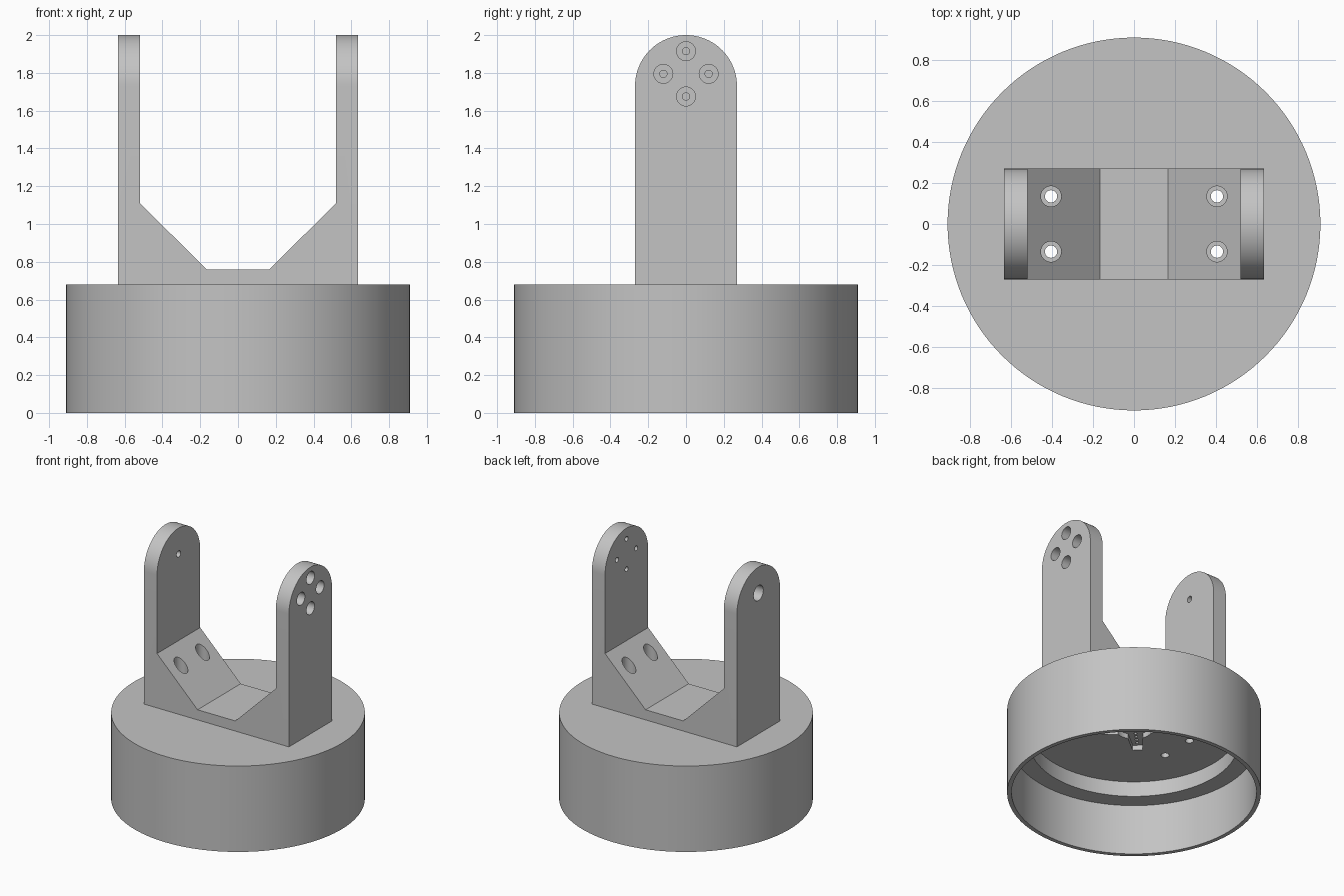
import bpy
import bmesh
from math import cos, sin, pi, radians
from mathutils import Matrix, Vector

if "Cube" in bpy.data.objects:
    bpy.data.objects.remove(bpy.data.objects["Cube"], do_unlink=True)

grey = bpy.data.materials.new("plain grey")
grey.use_nodes = True
grey.diffuse_color = (0.55, 0.55, 0.55, 1)
grey.node_tree.nodes["Principled BSDF"].inputs["Base Color"].default_value = (0.55, 0.55, 0.55, 1)


def finish(name, bm):
    bmesh.ops.recalc_face_normals(bm, faces=bm.faces)
    mesh = bpy.data.meshes.new(name)
    bm.to_mesh(mesh)
    bm.free()
    mesh.materials.append(grey)
    obj = bpy.data.objects.new(name, mesh)
    bpy.context.collection.objects.link(obj)
    return obj


def prism(name, points, offset):
    """Extrude a closed outline of 3D points along an offset."""
    bm = bmesh.new()
    face = bm.faces.new([bm.verts.new(p) for p in points])
    extruded = bmesh.ops.extrude_face_region(bm, geom=[face])["geom"]
    moved = [v for v in extruded if isinstance(v, bmesh.types.BMVert)]
    bmesh.ops.translate(bm, verts=moved, vec=offset)
    return finish(name, bm)


def rod(start, end, radius, sides=32):
    """Cylinder between two points."""
    start, end = Vector(start), Vector(end)
    axis = end - start
    turn = axis.to_track_quat("Z", "Y").to_matrix().to_4x4()
    bm = bmesh.new()
    bmesh.ops.create_cone(bm, cap_ends=True, segments=sides, radius1=radius, radius2=radius,
                          depth=axis.length, matrix=Matrix.Translation((start + end) / 2) @ turn)
    return finish("cutter", bm)


def lathe(name, profile, steps):
    """Revolve (radius, height) points round the z axis."""
    bm = bmesh.new()
    verts = [bm.verts.new((r, 0, z)) for r, z in profile]
    edges = [bm.edges.new(pair) for pair in zip(verts, verts[1:])]
    bmesh.ops.spin(bm, geom=verts + edges, axis=(0, 0, 1), cent=(0, 0, 0),
                   angle=2 * pi, steps=steps, use_merge=True)
    bmesh.ops.remove_doubles(bm, verts=bm.verts, dist=0.0001)
    return finish(name, bm)


def combine(target, other, operation):
    """Apply a boolean and discard the helper."""
    mod = target.modifiers.new("boolean", "BOOLEAN")
    mod.operation, mod.object, mod.solver = operation, other, "EXACT"
    graph = bpy.context.evaluated_depsgraph_get()
    mesh = bpy.data.meshes.new_from_object(target.evaluated_get(graph))
    target.modifiers.clear()
    target.data = mesh
    bpy.data.objects.remove(other, do_unlink=True)


# Hollow round base with a stepped inside
TOP, CEILING = 0.68, 0.52
bracket = lathe("swivel_bracket", [(0, TOP), (0.91, TOP), (0.91, 0), (0.878, 0), (0.878, 0.4),
                                   (0.745, 0.4), (0.745, CEILING), (0, CEILING)], 128)

# Fork: front outline trimmed by a round-topped side outline
half = [(0.165, 0.76), (0.52, 1.11), (0.52, 2.1), (0.635, 2.1), (0.635, 0.6)]
outline = half + [(-x, z) for x, z in reversed(half)]
fork = prism("fork", [(x, -0.5, z) for x, z in outline], (0, 1, 0))
W = 0.27
arch = [(-1, W * cos(pi * i / 48), 2 - W + W * sin(pi * i / 48)) for i in range(49)]
arch += [(-1, -W, 0.5), (-1, W, 0.5)]
combine(fork, prism("cutter", arch, (2, 0, 0)), "INTERSECT")
combine(bracket, fork, "UNION")

cutters = []

# Four counterbored screw holes in one arm
PIVOT = 1.795
for i in range(4):
    y, z = 0.12 * cos(i * pi / 2), PIVOT + 0.12 * sin(i * pi / 2)
    cutters.append(rod((0.555, y, z), (0.7, y, z), 0.05))
    cutters.append(rod((0.45, y, z), (0.6, y, z), 0.019, 20))

# Single counterbored pivot hole in the other arm
cutters.append(rod((-0.555, 0, PIVOT), (-0.7, 0, PIVOT), 0.06))
cutters.append(rod((-0.45, 0, PIVOT), (-0.6, 0, PIVOT), 0.025, 20))

# Mounting holes down through the slopes and base
for x in (-0.405, 0.405):
    for y in (-0.135, 0.135):
        cutters.append(rod((x, y, 0.76), (x, y, 1.3), 0.05))
        cutters.append(rod((x, y, 0.4), (x, y, 0.8), 0.03, 24))

# Cross-shaped recess under the ceiling, with blind pin holes
FLOOR = CEILING + 0.04
cutters.append(rod((0, 0, 0.45), (0, 0, FLOOR), 0.13))
for i in range(4):
    spin = Matrix.Rotation(radians(45 + 90 * i), 3, "Z")
    arm = [(0, -0.065), (0.29, -0.035), (0.29, 0.035), (0, 0.065)]
    cutters.append(prism("cutter", [spin @ Vector((x, y, 0.45)) for x, y in arm],
                         (0, 0, FLOOR - 0.45)))
    for r in (0.12, 0.165, 0.21, 0.255):
        x, y, _ = spin @ Vector((r, 0, 0))
        cutters.append(rod((x, y, 0.5), (x, y, 0.62), 0.012, 12))

for cutter in cutters:
    combine(bracket, cutter, "DIFFERENCE")

# Smooth curves, crisp edges
bpy.ops.object.select_all(action="DESELECT")
bracket.select_set(True)
bpy.context.view_layer.objects.active = bracket
bpy.ops.object.shade_smooth_by_angle(angle=radians(30))
